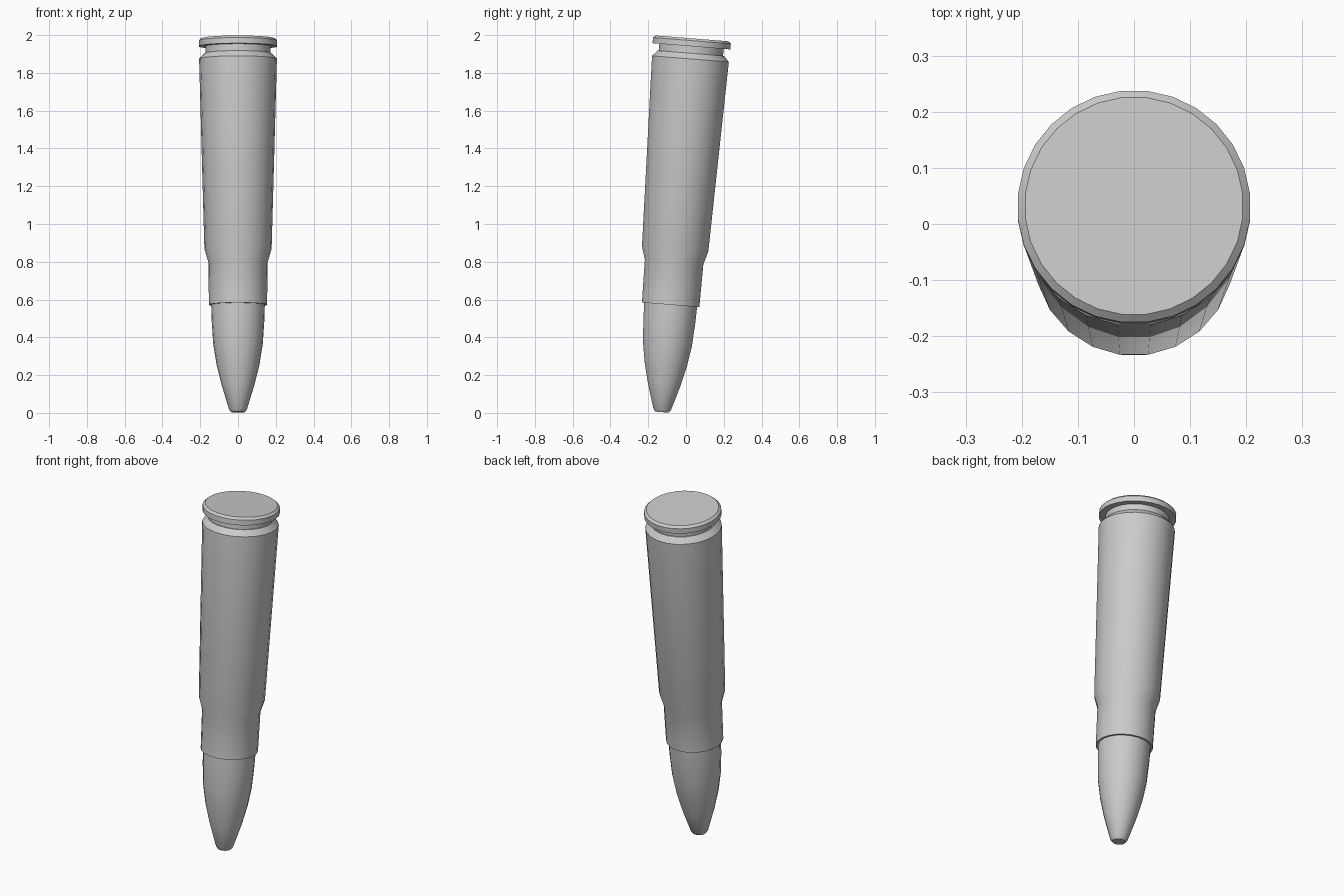
import bpy, bmesh, math
from mathutils import Matrix

if "Cube" in bpy.data.objects:
    bpy.data.objects.remove(bpy.data.objects["Cube"])

TILT = math.radians(4.6)
# Stand the axis on its tip and lean it towards the back
PLACE = Matrix.Translation((0, -0.127, 0.004)) @ Matrix.Rotation(-TILT, 4, 'X')


def lathe(name, profile, sides, offset):
    """Revolve (radius, height) pairs around the tilted axis and cap both ends."""
    bm = bmesh.new()
    rings = []
    for r, h in profile:
        ring = []
        for i in range(sides):
            a = offset + 2 * math.pi * i / sides
            ring.append(bm.verts.new((r * math.cos(a), r * math.sin(a), h)))
        rings.append(ring)
    for lo, hi in zip(rings, rings[1:]):
        for i in range(sides):
            j = (i + 1) % sides
            bm.faces.new((lo[i], lo[j], hi[j], hi[i]))
    bm.faces.new(rings[0][::-1])
    bm.faces.new(rings[-1])
    bm.transform(PLACE)
    mesh = bpy.data.meshes.new(name)
    bm.to_mesh(mesh)
    bm.free()
    obj = bpy.data.objects.new(name, mesh)
    bpy.context.collection.objects.link(obj)
    bpy.ops.object.select_all(action='DESELECT')
    obj.select_set(True)
    bpy.context.view_layer.objects.active = obj
    bpy.ops.object.shade_smooth_by_angle(angle=math.radians(30))
    return obj


# Pointed tip section with a blunted nose
lathe("pointed_tip", [(0.036, 0.0), (0.047, 0.014), (0.087, 0.145),
                      (0.114, 0.255), (0.131, 0.36), (0.139, 0.48),
                      (0.142, 0.57), (0.142, 0.65)], 22, 0)

# Tapered case with narrow neck, shoulder and chamfered rear
lathe("tapered_case", [(0.154, 0.57), (0.157, 0.796), (0.178, 0.868),
                       (0.206, 1.876), (0.178, 1.906)], 22, 0)

# Grooved rim at the rear of the case
lathe("grooved_rim", [(0.172, 1.89), (0.172, 1.943), (0.208, 1.943),
                      (0.208, 1.973), (0.195, 1.985)], 28, math.pi / 28)
